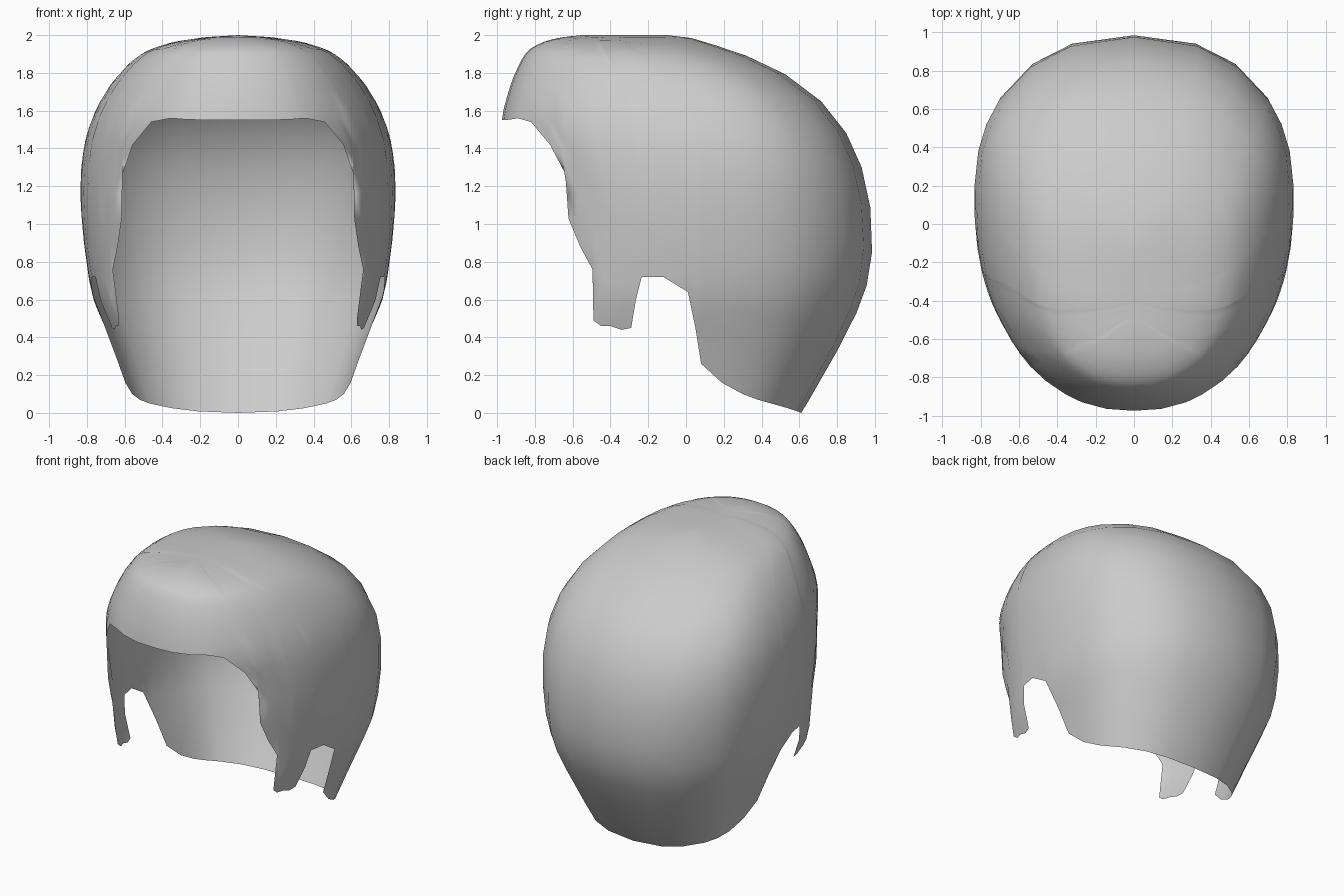
import bpy, bmesh, math

if "Cube" in bpy.data.objects:
    bpy.data.objects.remove(bpy.data.objects["Cube"])

# Horizontal slices of the shell: z, half width, front y, back y, y of widest point
SLICES = [
    (0.00, .53, -1.0, .61, .15), (0.10, .575, -1.0, .67, .15),
    (0.42, .69, -1.0, .85, .15), (0.60, .765, -.95, .93, .15),
    (0.78, .80, -.87, .98, .15), (1.05, .83, -.90, .98, .15),
    (1.30, .83, -.91, .93, .15), (1.51, .79, -.975, .83, .13),
    (1.70, .70, -.94, .66, .06), (1.85, .575, -.88, .42, -.10),
    (1.93, .45, -.82, .20, -.22), (1.98, .25, -.70, .05, -.30),
    (2.00, .00, -.55, -.10, -.32)]

# Lower edge in side view (y, z): fringe, temple, sideburn, ear notch, nape
RIM = [(-.985, 1.55), (-.965, 1.55), (-.93, 1.553), (-.89, 1.56), (-.82, 1.54),
       (-.72, 1.42), (-.63, 1.25), (-.628, 1.03), (-.56, .88), (-.495, .76),
       (-.49, .49), (-.45, .46), (-.40, .46), (-.34, .44), (-.29, .45),
       (-.265, .60), (-.235, .72), (-.12, .72), (.01, .64), (.05, .45),
       (.08, .26), (.19, .16), (.30, .10), (.38, .07), (.45, .05),
       (.54, .025), (.59, .008), (.61, 0)]
POWER = 2.3
ROWS = 14
LAST = len(SLICES) - 1


def slice_at(a):
    """Smoothly interpolated slice at fractional index a."""
    i = max(0, min(int(a), LAST - 1))
    t = a - i
    p1, p2 = SLICES[i], SLICES[i + 1]
    p0 = SLICES[i - 1] if i else p1
    p3 = SLICES[i + 2] if i + 2 <= LAST else p2
    return [.5 * (2 * q1 + (q2 - q0) * t + (2 * q0 - 5 * q1 + 4 * q2 - q3) * t * t
                  + (3 * q1 - q0 - 3 * q2 + q3) * t ** 3)
            for q0, q1, q2, q3 in zip(p0, p1, p2, p3)]


def index_for_height(z):
    lo, hi = 0.0, float(LAST)
    for _ in range(40):
        mid = (lo + hi) / 2
        if slice_at(mid)[0] < z:
            lo = mid
        else:
            hi = mid
    return lo


def point(a, s):
    """Surface point; s runs from -1 (front) to 1 (back)."""
    z, w, front, back, y0 = slice_at(a)
    y = y0 + s * (back - y0 if s > 0 else y0 - front)
    return max(w, 0) * max(0, 1 - abs(s) ** POWER) ** (1 / POWER), y, z


# Hair shell: columns rise from the lower edge to the crown
bm = bmesh.new()
columns = []
previous = -1.0
for k, (y, z) in enumerate(RIM):
    a0 = index_for_height(z)
    _, w, front, back, y0 = slice_at(a0)
    s = (y - y0) / (back - y0 if y > y0 else y0 - front)
    s = -1 if k == 0 else 1 if k == len(RIM) - 1 else min(.995, max(s, previous + .003))
    previous = s
    columns.append([bm.verts.new(point(a0 + (LAST - a0) * r / ROWS, s))
                    for r in range(ROWS + 1)])
for c, d in zip(columns, columns[1:]):
    for r in range(ROWS):
        bm.faces.new((c[r], d[r], d[r + 1], c[r + 1]))

# Mirror to the other side and weld along the centre line
geom = bm.verts[:] + bm.edges[:] + bm.faces[:]
bmesh.ops.mirror(bm, geom=geom, axis='X', merge_dist=.0005)
bmesh.ops.remove_doubles(bm, verts=bm.verts[:], dist=.0005)
bmesh.ops.recalc_face_normals(bm, faces=bm.faces[:])
top = max(bm.faces, key=lambda f: f.calc_center_median().z)
if top.normal.z < 0:
    bmesh.ops.reverse_faces(bm, faces=bm.faces[:])
for f in bm.faces:
    f.smooth = True
mesh = bpy.data.meshes.new("hair_shell")
bm.to_mesh(mesh)
bm.free()
hair = bpy.data.objects.new("hair_shell", mesh)
bpy.context.collection.objects.link(hair)
